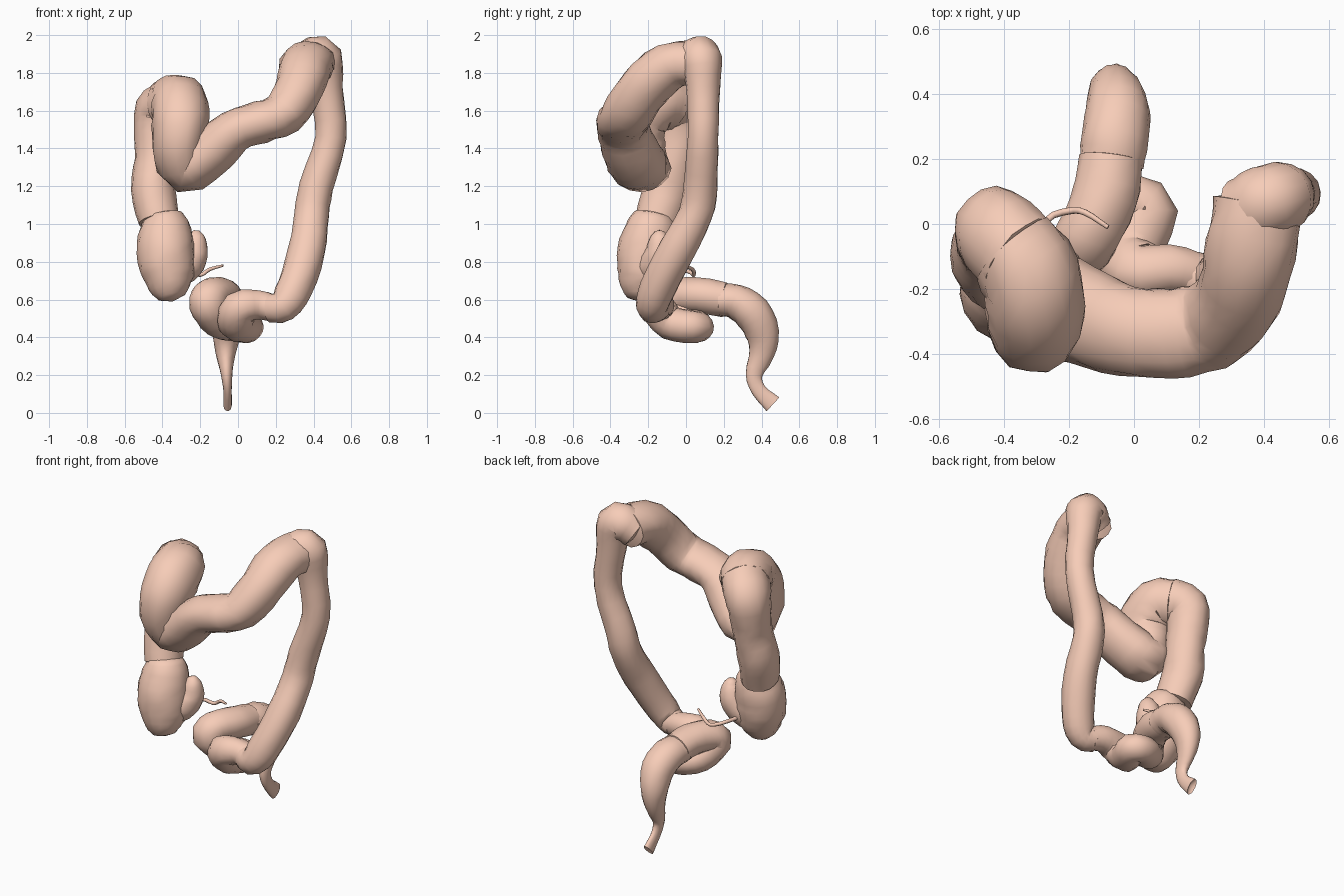
import bpy, bmesh, math, random
from mathutils import Vector

if "Cube" in bpy.data.objects:
    bpy.data.objects.remove(bpy.data.objects["Cube"])

random.seed(4)
mat = bpy.data.materials.new("tissue")
mat.diffuse_color = (0.93, 0.61, 0.48, 1)
mat.use_nodes = True
mat.node_tree.nodes["Principled BSDF"].inputs["Base Color"].default_value = mat.diffuse_color


def spline(pts, n):
    """Catmull-Rom samples of (x, y, z, radius) points."""
    p = [Vector(q) for q in pts]
    p = [2 * p[0] - p[1]] + p + [2 * p[-1] - p[-2]]
    out = []
    for i in range(1, len(p) - 2):
        a, b, c, d = p[i - 1:i + 3]
        for k in range(n):
            t = k / n
            out.append(0.5 * (2 * b + (c - a) * t + (2 * a - 5 * b + 4 * c - d) * t * t
                              + (3 * b - a - 3 * c + d) * t ** 3))
    return out + [p[-2]]


def tube(name, pts, sides=16, n=3, scale=(1, 1, 1), end_scale=None, lump=0.03, bulge=(0.3, 0.3)):
    """Lumpy swept tube; scale to end_scale squashes the rings along its length."""
    s = spline(pts, n)
    pos = [q.xyz for q in s]
    bm = bmesh.new()
    rings = []
    tangents = []
    normal = Vector((0.3, 1, 0.2))
    for i, q in enumerate(s):
        t = (pos[min(i + 1, len(s) - 1)] - pos[max(i - 1, 0)]).normalized()
        tangents.append(t)
        normal = (normal - t * normal.dot(t)).normalized()
        side = t.cross(normal)
        f = Vector(scale).lerp(Vector(end_scale or scale), i / (len(s) - 1))
        ring = []
        for k in range(sides):
            a = 2 * math.pi * k / sides
            off = (normal * math.cos(a) + side * math.sin(a)) * q[3]
            off *= 1 + random.uniform(-lump, lump)
            ring.append(bm.verts.new(pos[i] + Vector([o * g for o, g in zip(off, f)])))
        rings.append(ring)
    for r0, r1 in zip(rings, rings[1:]):
        for k in range(sides):
            j = (k + 1) % sides
            bm.faces.new((r0[k], r0[j], r1[j], r1[k]))
    # domed or dished ends
    for e, sign in ((0, -1), (-1, 1)):
        tip = bm.verts.new(pos[e] + tangents[e] * sign * s[e][3] * bulge[e])
        for k in range(sides):
            bm.faces.new((rings[e][k], rings[e][(k + 1) % sides], tip))
    bmesh.ops.recalc_face_normals(bm, faces=bm.faces)
    me = bpy.data.meshes.new(name)
    bm.to_mesh(me)
    bm.free()
    ob = bpy.data.objects.new(name, me)
    bpy.context.collection.objects.link(ob)
    me.materials.append(mat)
    bpy.ops.object.select_all(action='DESELECT')
    ob.select_set(True)
    bpy.context.view_layer.objects.active = ob
    bpy.ops.object.shade_smooth_by_angle(angle=math.radians(50))
    return ob


# pouch at the lower left, with the short side stub and the thin tail
tube("cecum", [(-.395, -.17, 1.045, .105), (-.385, -.185, .97, .138), (-.385, -.21, .85, .155),
               (-.37, -.225, .74, .14), (-.36, -.24, .66, .11), (-.35, -.245, .61, .07)])
tube("ileum_stub", [(-.33, -.19, .74, .09), (-.27, -.16, .79, .09), (-.235, -.14, .85, .078),
                    (-.225, -.14, .92, .055), (-.23, -.14, .96, .025)])
tube("appendix", [(-.30, -.10, .75, .012), (-.27, .01, .75, .011), (-.20, .04, .73, .011),
                  (-.15, .035, .76, .010), (-.08, -.01, .78, .007)], sides=8, lump=0)

# rising part up to the top of the left bend
tube("ascending_colon", [(-.42, -.15, 1.02, .11), (-.45, -.10, 1.18, .118), (-.435, -.06, 1.34, .112),
                         (-.435, -.035, 1.48, .118), (-.42, -.03, 1.59, .13), (-.35, -.10, 1.65, .135)],
     scale=(1, 1.12, 1))

# left bend, cross part in front and right bend
tube("transverse_colon", [(-.37, -.08, 1.63, .135), (-.315, -.17, 1.64, .15), (-.305, -.27, 1.55, .145),
                          (-.315, -.28, 1.41, .135), (-.28, -.24, 1.29, .125), (-.16, -.28, 1.365, .125),
                          (-.02, -.33, 1.49, .11), (.12, -.335, 1.54, .11), (.24, -.31, 1.585, .11),
                          (.325, -.22, 1.72, .115), (.36, -.08, 1.84, .12), (.385, .06, 1.85, .118)],
     scale=(1, 1.25, 1.02), end_scale=(1.18, 1.28, 1), lump=0.04)

# falling part on the right
tube("descending_colon", [(.33, .04, 1.83, .10), (.39, .06, 1.87, .115), (.445, .08, 1.87, .11),
                          (.465, .09, 1.72, .09), (.492, .09, 1.46, .082), (.415, .075, 1.20, .09),
                          (.39, .05, 1.05, .092), (.365, -.05, .86, .098), (.30, -.15, .66, .096),
                          (.24, -.18, .565, .085), (.17, -.155, .555, .075)])

# lower looping part
tube("sigmoid_colon", [(.20, -.16, .55, .07), (.11, -.14, .57, .078), (.01, -.15, .555, .092),
                       (-.01, -.08, .475, .092), (.045, .04, .455, .085), (-.02, .065, .46, .08),
                       (-.10, .01, .48, .085), (-.16, -.07, .57, .092), (-.14, -.03, .62, .092),
                       (-.09, .08, .62, .095), (-.07, .20, .60, .092)], scale=(1.08, 1, 1))

# final part at the back, flaring at its foot
tube("rectum", [(-.07, .18, .595, .085), (-.06, .26, .59, .093), (-.05, .35, .53, .10),
                (-.06, .405, .42, .09), (-.065, .40, .31, .067), (-.06, .36, .20, .045),
                (-.055, .385, .12, .04), (-.055, .46, .045, .05)],
     scale=(1.2, 1, 1), end_scale=(.45, 1, 1), bulge=(.3, -.5))
